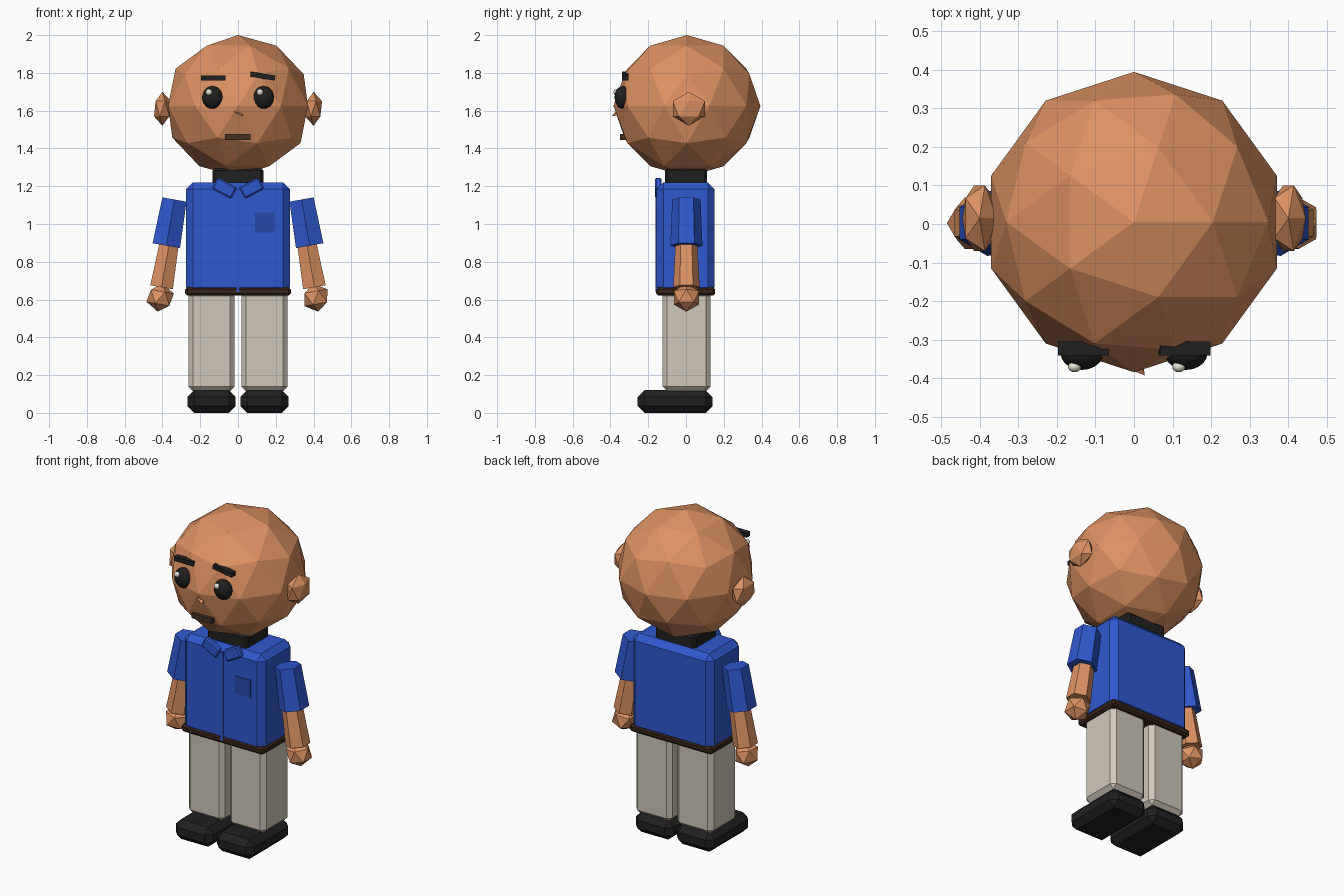
import bpy, bmesh, math
from mathutils import Matrix, Vector

if "Cube" in bpy.data.objects:
    bpy.data.objects.remove(bpy.data.objects["Cube"])


def mat(name, r, g, b):
    m = bpy.data.materials.new(name)
    lin = [((c / 255 + 0.055) / 1.055) ** 2.4 for c in (r, g, b)]
    m.diffuse_color = (*lin, 1)
    m.use_nodes = True
    m.node_tree.nodes["Principled BSDF"].inputs["Base Color"].default_value = m.diffuse_color
    return m


SKIN = mat("skin", 222, 146, 98)
BLUE = mat("shirt_blue", 47, 88, 207)
NAVY = mat("pocket_blue", 39, 70, 168)
BEIGE = mat("trouser_beige", 208, 200, 186)
BLACK = mat("soft_black", 32, 32, 32)
BROWN = mat("belt_brown", 56, 36, 25)
MOUTH = mat("mouth_brown", 68, 48, 36)
WHITE = mat("eye_glint", 236, 232, 218)


def finish(name, bm, m, loc=(0, 0, 0), rot_y=0.0, smooth=False):
    bmesh.ops.recalc_face_normals(bm, faces=bm.faces)
    me = bpy.data.meshes.new(name)
    for f in bm.faces:
        f.smooth = smooth
    bm.to_mesh(me)
    bm.free()
    me.materials.append(m)
    ob = bpy.data.objects.new(name, me)
    ob.location = loc
    ob.rotation_euler = (0, rot_y, 0)
    bpy.context.collection.objects.link(ob)
    return ob


def box(name, loc, size, m, bevel=0.0, rot_y=0.0):
    bm = bmesh.new()
    bmesh.ops.create_cube(bm, size=1, matrix=Matrix.Diagonal((*size, 1)))
    if bevel:
        bmesh.ops.bevel(bm, geom=bm.edges[:], offset=bevel, segments=1,
                        affect='EDGES', profile=0.5)
    return finish(name, bm, m, loc, rot_y)


def ico(name, loc, radii, m, level, rot_y=0.0):
    bm = bmesh.new()
    bmesh.ops.create_icosphere(bm, subdivisions=level, radius=1,
                               matrix=Matrix.Diagonal((*radii, 1)))
    return finish(name, bm, m, loc, rot_y)


def ball(name, loc, radii, m):
    bm = bmesh.new()
    bmesh.ops.create_uvsphere(bm, u_segments=20, v_segments=12, radius=1,
                              matrix=Matrix.Diagonal((*radii, 1)))
    return finish(name, bm, m, loc, smooth=True)


def limb(name, top, bottom, r_top, r_bottom, m, rot_y):
    # six-sided tapered tube between two points
    a, b = Vector(top), Vector(bottom)
    bm = bmesh.new()
    bmesh.ops.create_cone(bm, cap_ends=True, segments=6, radius1=r_bottom,
                          radius2=r_top, depth=(a - b).length)
    return finish(name, bm, m, (a + b) / 2, rot_y)


# head and neck
ico("head", (0, 0.005, 1.625), (0.389, 0.389, 0.375), SKIN, 2)
box("neck", (0, 0, 1.24), (0.27, 0.22, 0.11), BLACK, 0.012)

# torso, belt and shirt details
box("shirt_body", (0, -0.002, 0.925), (0.548, 0.306, 0.59), BLUE, 0.035)
box("belt", (0, -0.002, 0.643), (0.56, 0.312, 0.045), BROWN, 0.012)
box("shirt_placket", (0, -0.156, 0.91), (0.018, 0.009, 0.54), BLUE)
box("shirt_pocket", (0.143, -0.156, 1.008), (0.108, 0.009, 0.106), NAVY)

for side, s in (("left", -1), ("right", 1)):
    # collar flap, rising away from the centre
    box(side + "_collar", (s * 0.072, -0.147, 1.19), (0.115, 0.036, 0.068),
        BLUE, 0.008, -s * math.radians(28))
    # arm
    tilt = -s * math.radians(10)
    limb(side + "_sleeve", (s * 0.339, 0.002, 1.13), (s * 0.377, 0.002, 0.885),
         0.075, 0.085, BLUE, tilt)
    limb(side + "_forearm", (s * 0.36, 0.002, 0.93), (s * 0.403, 0.002, 0.665),
         0.057, 0.07, SKIN, tilt)
    ico(side + "_hand", (s * 0.412, 0.002, 0.61), (0.076, 0.078, 0.075), SKIN, 1, tilt)
    # leg and shoe
    box(side + "_leg", (s * 0.14, 0.003, 0.38), (0.245, 0.255, 0.53), BEIGE, 0.025)
    box(side + "_shoe", (s * 0.14, -0.058, 0.06), (0.255, 0.396, 0.12), BLACK, 0.036)
    # ear
    ico(side + "_ear", (s * 0.4, 0.015, 1.61), (0.05, 0.1, 0.09), SKIN, 1)
    # eye with glint
    ball(side + "_eye", (s * 0.135, -0.335, 1.67), (0.055, 0.043, 0.06), BLACK)
    ball(side + "_eye_glint", (s * 0.135 - 0.019, -0.37, 1.698), (0.017, 0.014, 0.017), WHITE)

# eyebrows, the right one slanted
box("left_eyebrow", (-0.131, -0.322, 1.772), (0.132, 0.036, 0.027), BLACK)
box("right_eyebrow", (0.131, -0.322, 1.783), (0.132, 0.036, 0.027), BLACK,
    rot_y=math.radians(9))

# mouth
box("mouth", (-0.002, -0.325, 1.461), (0.136, 0.05, 0.03), MOUTH)

# nose wedge
bm = bmesh.new()
for p in ((-0.065, -0.358, 1.615), (0.015, -0.34, 1.603),
          (0.028, -0.392, 1.572), (-0.03, -0.355, 1.594), (0.02, -0.34, 1.575)):
    bm.verts.new(p)
bmesh.ops.convex_hull(bm, input=bm.verts[:])
finish("nose", bm, SKIN)
